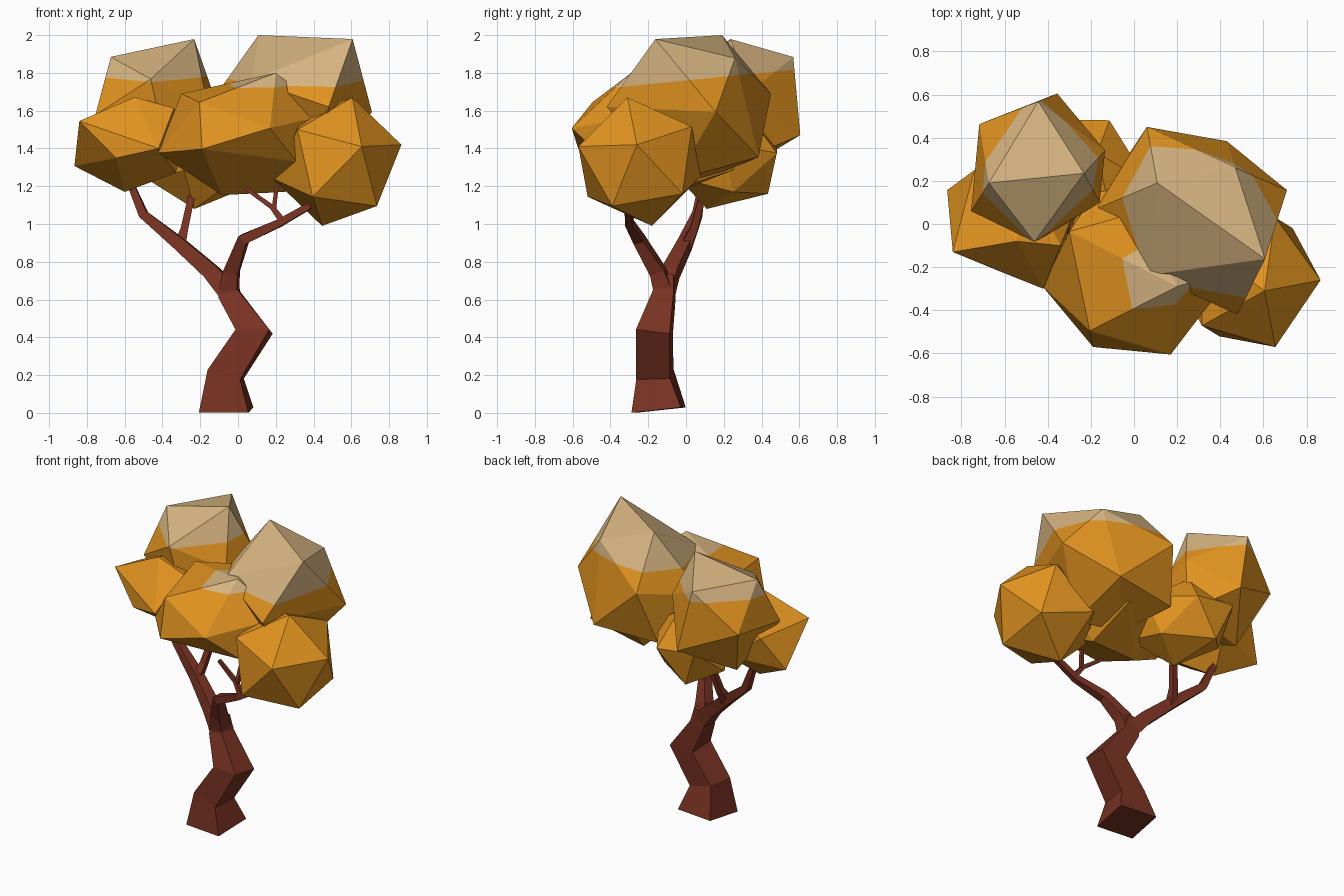
import bpy, bmesh, math
from mathutils import Vector as V

if "Cube" in bpy.data.objects:
    bpy.data.objects.remove(bpy.data.objects["Cube"])

PHI = (1 + math.sqrt(5)) / 2


def material(name, rgb):
    m = bpy.data.materials.new(name)
    m.diffuse_color = (*rgb, 1)
    m.use_nodes = True
    m.node_tree.nodes["Principled BSDF"].inputs["Base Color"].default_value = m.diffuse_color
    return m


BARK = material("brown bark", (0.19, 0.032, 0.016))
LEAF = material("orange leaves", (0.75, 0.29, 0.014))
CAP = material("tan leaf tops", (0.68, 0.46, 0.22))


def finish(bm, name, mats):
    bmesh.ops.recalc_face_normals(bm, faces=bm.faces[:])
    me = bpy.data.meshes.new(name)
    bm.to_mesh(me)
    bm.free()
    for m in mats:
        me.materials.append(m)
    ob = bpy.data.objects.new(name, me)
    bpy.context.collection.objects.link(ob)
    return ob


# Square-section limb swept along (x, y, z, half width)
def limb(name, path, twist=0.0):
    bm = bmesh.new()
    pts = [V(p[:3]) for p in path]
    rings = []
    for i, p in enumerate(pts):
        t = V((0, 0, 0))
        if i > 0:
            t += (p - pts[i - 1]).normalized()
        if i < len(pts) - 1:
            t += (pts[i + 1] - p).normalized()
        t.normalize()
        u = V((0, 1, 0)).cross(t).normalized()
        v = t.cross(u)
        u, v = (u * math.cos(twist) + v * math.sin(twist),
                v * math.cos(twist) - u * math.sin(twist))
        r = path[i][3]
        rings.append([bm.verts.new(p + u * a * r + v * b * r)
                      for a, b in ((-1, -1), (1, -1), (1, 1), (-1, 1))])
    for lo, hi in zip(rings, rings[1:]):
        for k in range(4):
            n = (k + 1) % 4
            bm.faces.new((lo[k], lo[n], hi[n], hi[k]))
    bm.faces.new(rings[0])
    bm.faces.new(rings[-1])
    for v in bm.verts:
        v.co.z = max(v.co.z, 0)
    return finish(bm, name, [BARK])


# Faceted leaf clump: hull of points, tan above a slightly tilted plane
def clump(name, points):
    bm = bmesh.new()
    for p in points:
        bm.verts.new(p)
    bmesh.ops.convex_hull(bm, input=bm.verts[:])
    loose = [v for v in bm.verts if not v.link_faces]
    bmesh.ops.delete(bm, geom=loose, context='VERTS')
    co, no = V((0, 0, 1.76)), V((0, -0.1, 1)).normalized()
    bmesh.ops.bisect_plane(bm, geom=bm.verts[:] + bm.edges[:] + bm.faces[:],
                           dist=1e-5, plane_co=co, plane_no=no)
    for f in bm.faces:
        f.material_index = int((f.calc_center_median() - co).dot(no) > 0)
    return finish(bm, name, [LEAF, CAP])


# Icosahedron points from its centre and the offsets of one face's corners
def ico(centre, a, b, c):
    o, a, b, c = V(centre), V(a), V(b), V(c)
    half = [a, b, c, (a + b) / PHI - c, (b + c) / PHI - a, (a + c) / PHI - b]
    return [o + s * p for p in half for s in (1, -1)]


# Trunk and branches
limb("trunk", [(-.063, -.145, .015, .132), (-.065, -.165, .205, .09),
               (.085, -.167, .43, .09), (-.045, -.115, .625, .055),
               (-.06, -.105, .73, .042)], -0.1)
limb("left_branch", [(-.05, -.115, .64, .05), (-.14, -.08, .745, .042),
                     (-.31, -.005, .895, .034), (-.5, .06, 1.05, .024),
                     (-.58, .09, 1.24, .016)], -0.1)
limb("left_twig", [(-.31, -.005, .88, .03), (-.285, .04, .97, .02),
                   (-.235, .1, 1.2, .017)])
limb("right_branch", [(-.05, -.115, .64, .05), (-.035, -.15, .75, .04),
                      (.03, -.25, .92, .028), (.22, -.3, 1.005, .02),
                      (.42, -.31, 1.12, .016)], -0.1)
limb("right_twig", [(.24, -.3, 1.01, .018), (.18, -.28, 1.09, .013),
                    (.04, -.26, 1.19, .01)])
limb("right_small_twig", [(.19, -.28, 1.08, .012), (.205, -.26, 1.2, .01)])

# Leaf clumps that are even icosahedra
clump("right_low_clump", ico((.525, -.245, 1.33), (.08, -.065, .34),
                             (.34, -.015, .09), (.13, -.325, .08)))
clump("back_low_clump", ico((-.2, .22, 1.33), (-.03, -.11, -.25),
                            (-.1, .214, -.17), (.19, .03, -.16)))

# Leaf clumps that are stretched
clump("left_low_clump", [
    (-.866, .157, 1.307), (-.84, -.13, 1.545), (-.645, -.21, 1.35),
    (-.6, .06, 1.17), (-.545, -.08, 1.672), (-.42, -.3, 1.4),
    (-.34, -.1, 1.614), (-.33, -.1, 1.27), (-.74, .25, 1.52),
    (-.5, .27, 1.35), (-.28, .05, 1.45), (-.5, .2, 1.6)])
clump("left_top_clump", [
    (-.673, .19, 1.885), (-.232, .235, 1.979), (-.462, -.083, 1.767),
    (-.444, .568, 1.884), (-.356, .605, 1.471), (-.717, .463, 1.62),
    (-.755, .06, 1.577), (-.134, .34, 1.7), (-.16, .33, 1.353),
    (-.586, .287, 1.28), (-.374, -.04, 1.36), (-.16, .1, 1.62)])
clump("right_top_clump", [
    (.108, .19, 2), (.607, -.162, 1.979), (.47, .26, 1.878),
    (.074, -.236, 1.76), (.48, -.42, 1.62), (.709, .157, 1.593),
    (.43, .384, 1.355), (.06, .45, 1.69), (-.176, .07, 1.6),
    (.42, -.06, 1.23), (-.02, .33, 1.33), (.14, .05, 1.22)])
clump("front_clump", [
    (-.423, -.29, 1.376), (-.3, -.035, 1.69), (.2, -.29, 1.8),
    (-.19, -.57, 1.397), (.17, -.605, 1.508), (-.205, -.495, 1.645),
    (.48, -.2, 1.58), (.31, -.42, 1.33), (-.085, -.09, 1.153),
    (.25, -.1, 1.17), (.26, .25, 1.285), (-.1, .26, 1.42),
    (.22, .2, 1.55), (0, .05, 1.72), (-.25, .08, 1.4)])
